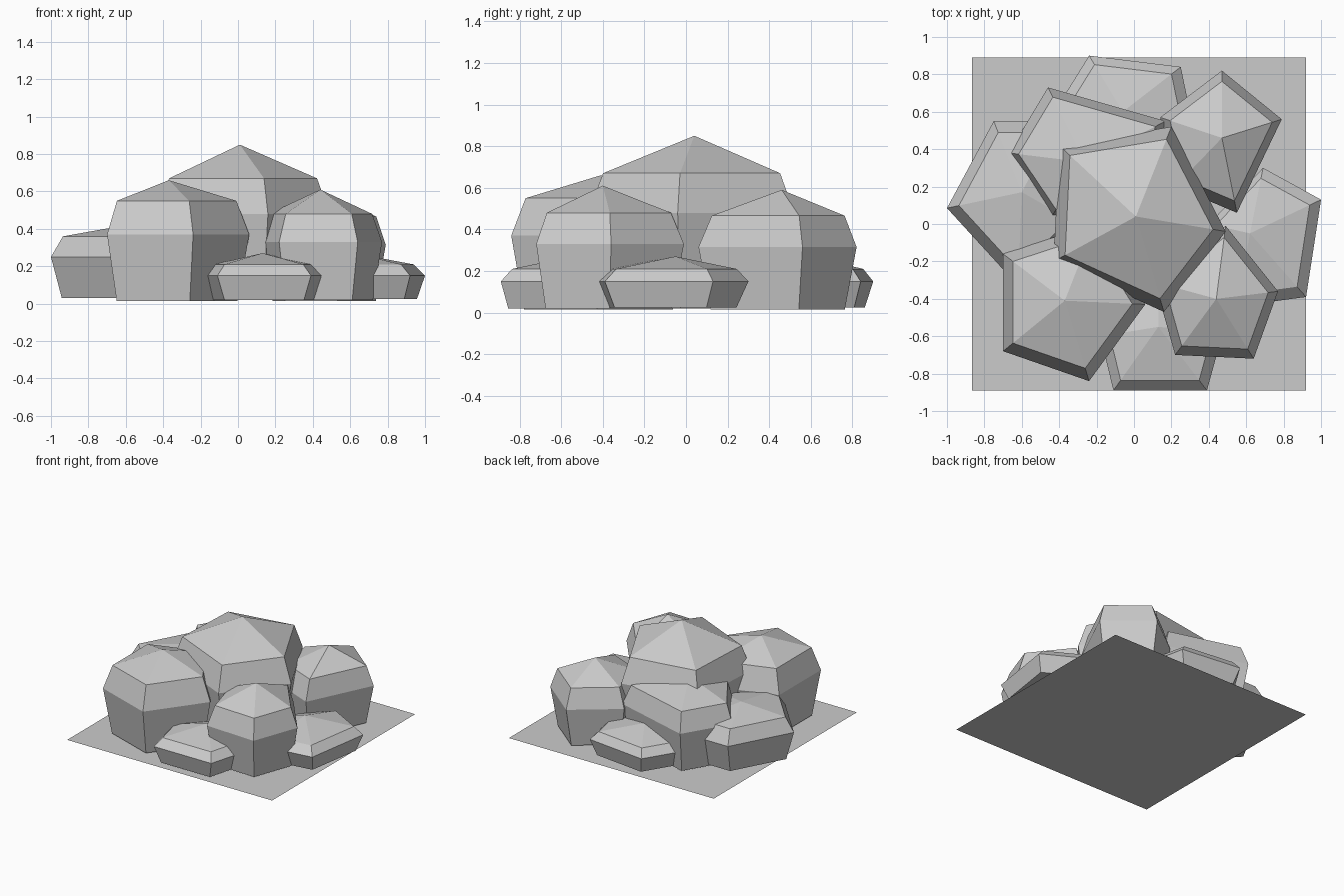
import bpy, bmesh

if "Cube" in bpy.data.objects:
    bpy.data.objects.remove(bpy.data.objects["Cube"])


def rock(name, apex, ring, z_mid, z_top, z_base, k_top=0.84, k_base=0.85):
    """Five-sided boulder: base ring, widest ring, shoulder ring and a peak."""
    ax, ay, az = apex
    cx = sum(p[0] for p in ring) / len(ring)
    cy = sum(p[1] for p in ring) / len(ring)
    bm = bmesh.new()

    def layer(ox, oy, k, z):
        return [bm.verts.new((ox + (x - ox) * k, oy + (y - oy) * k, z)) for x, y in ring]

    layers = [layer(cx, cy, k_base, z_base), layer(cx, cy, 1, z_mid), layer(ax, ay, k_top, z_top)]
    peak = bm.verts.new((ax, ay, az))
    n = len(ring)
    for lo, hi in zip(layers, layers[1:]):
        for i in range(n):
            j = (i + 1) % n
            bm.faces.new((lo[i], lo[j], hi[j], hi[i]))
    for i in range(n):
        bm.faces.new((layers[2][i], layers[2][(i + 1) % n], peak))
    bm.faces.new(layers[0][::-1])
    bmesh.ops.recalc_face_normals(bm, faces=bm.faces[:])
    mesh = bpy.data.meshes.new(name)
    bm.to_mesh(mesh)
    bm.free()
    obj = bpy.data.objects.new(name, mesh)
    bpy.context.collection.objects.link(obj)


# Central tall boulder
rock("center_rock", (0.01, 0.04, 0.85),
     [(-0.40, 0.42), (-0.43, -0.20), (0.16, -0.47), (0.49, -0.04), (0.20, 0.52)],
     0.48, 0.67, 0.02, 0.86)

# Large boulders around it
rock("front_left_rock", (-0.37, -0.41, 0.66),
     [(-0.70, -0.16), (-0.70, -0.68), (-0.24, -0.84), (0.06, -0.43), (-0.21, 0.0)],
     0.37, 0.55, 0.015)
rock("front_right_rock", (0.44, -0.40, 0.61),
     [(0.22, -0.70), (0.64, -0.72), (0.77, -0.36), (0.49, -0.01), (0.11, -0.31)],
     0.33, 0.48, 0.02)
rock("back_right_rock", (0.47, 0.46, 0.59),
     [(0.14, 0.57), (0.22, 0.20), (0.55, 0.06), (0.79, 0.56), (0.47, 0.82)],
     0.315, 0.466, 0.015)
rock("back_left_rock", (-0.26, 0.33, 0.59),
     [(-0.46, 0.73), (-0.67, 0.38), (-0.44, 0.04), (0.0, 0.0), (0.17, 0.55)],
     0.34, 0.49, 0.02, 0.87)
rock("left_rock", (-0.60, 0.17, 0.42),
     [(-0.75, 0.55), (-1.0, 0.085), (-0.62, -0.33), (-0.3, 0.0), (-0.4, 0.55)],
     0.25, 0.36, 0.03)

# Low stones at the edge
rock("right_stone", (0.62, -0.05, 0.27),
     [(1.0, 0.13), (0.69, 0.30), (0.40, 0.0), (0.55, -0.44), (0.92, -0.39)],
     0.15, 0.21, 0.025)
rock("front_stone", (0.13, -0.55, 0.27),
     [(-0.11, -0.89), (0.39, -0.89), (0.475, -0.58), (0.13, -0.30), (-0.18, -0.60)],
     0.15, 0.21, 0.02)
rock("back_stone", (-0.06, 0.60, 0.27),
     [(-0.24, 0.90), (-0.42, 0.61), (-0.05, 0.30), (0.32, 0.50), (0.25, 0.84)],
     0.15, 0.21, 0.025)

# Flat base sheet
bm = bmesh.new()
bm.faces.new([bm.verts.new((x, y, 0)) for x, y in
              ((-0.865, -0.89), (0.92, -0.89), (0.92, 0.89), (-0.865, 0.89))])
mesh = bpy.data.meshes.new("base_sheet")
bm.to_mesh(mesh)
bm.free()
bpy.context.collection.objects.link(bpy.data.objects.new("base_sheet", mesh))
